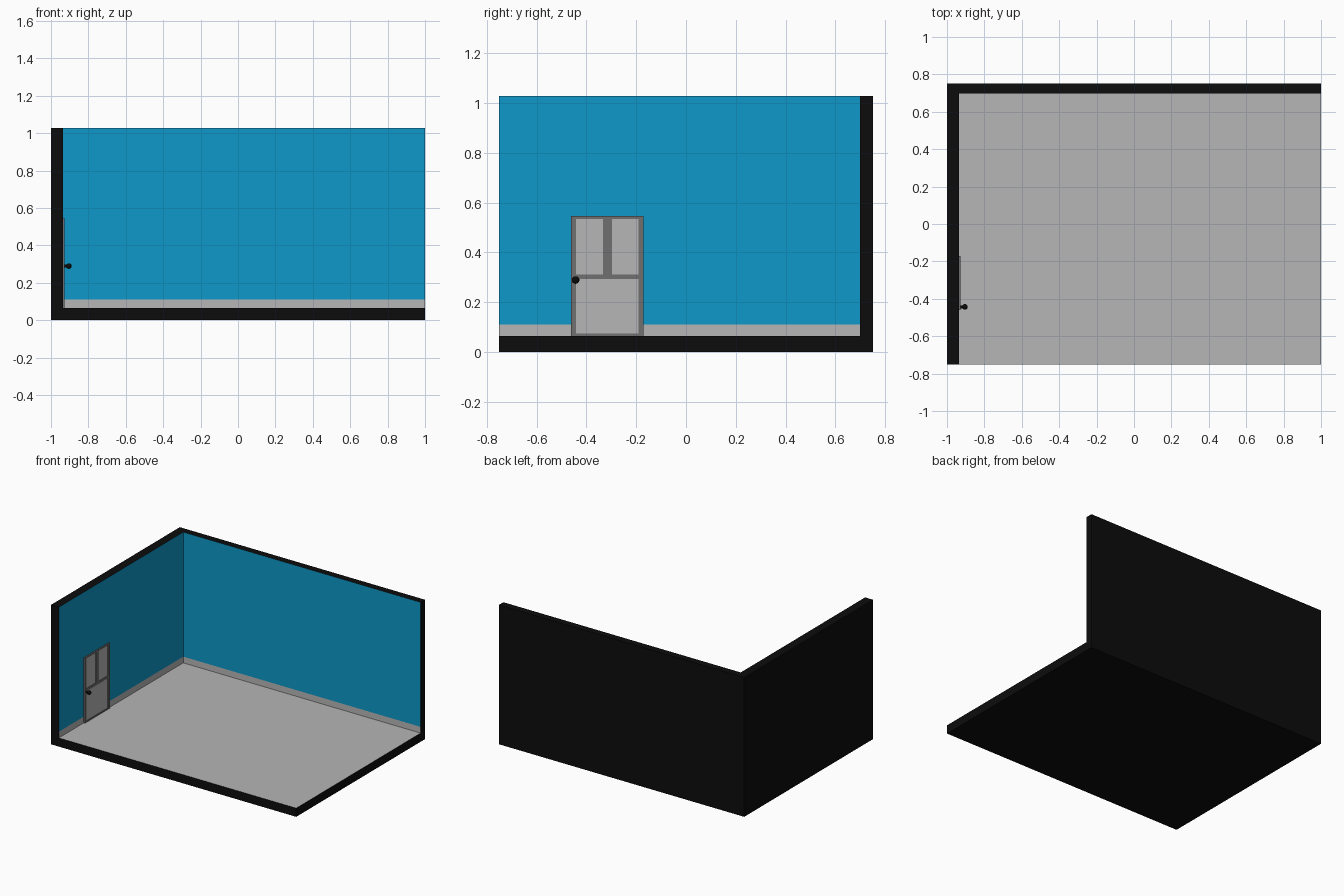
import bpy, bmesh, math
from mathutils import Vector

if "Cube" in bpy.data.objects:
    bpy.data.objects.remove(bpy.data.objects["Cube"])


def material(name, r, g, b):
    m = bpy.data.materials.new(name)
    m.diffuse_color = (r, g, b, 1)
    m.use_nodes = True
    m.node_tree.nodes["Principled BSDF"].inputs["Base Color"].default_value = m.diffuse_color
    return m


BLACK = material("black shell", 0.0037, 0.0037, 0.0037)
GREY = material("light grey", 0.468, 0.468, 0.468)
BLUE = material("blue wall paint", 0.0044, 0.314, 0.591)
FRAME = material("dark grey", 0.16, 0.16, 0.16)


def finish(bm, name, mats):
    me = bpy.data.meshes.new(name)
    bm.to_mesh(me)
    bm.free()
    ob = bpy.data.objects.new(name, me)
    bpy.context.collection.objects.link(ob)
    for m in mats:
        me.materials.append(m)
    return ob


# Room shell: a box with its open corner removed, as one closed mesh
A = (-1.0, 0.75, 0.0)          # solid outer corner
I = (-0.936, 0.699, 0.064)     # inner corner
B = (1.0, -0.75, 1.028)        # open corner
SKIRT = 0.11
bm = bmesh.new()


def add_face(axis, value, outline):
    others = [k for k in range(3) if k != axis]
    verts = []
    for p, q in outline:
        co = [0, 0, 0]
        co[axis] = value
        co[others[0]] = p[others[0]]
        co[others[1]] = q[others[1]]
        verts.append(bm.verts.new(co))
    bm.faces.new(verts)


for ax in range(3):
    add_face(ax, A[ax], [(A, A), (B, A), (B, B), (A, B)])
    add_face(ax, B[ax], [(A, A), (B, A), (B, I), (I, I), (I, B), (A, B)])
    add_face(ax, I[ax], [(I, I), (B, I), (B, B), (I, B)])
bmesh.ops.remove_doubles(bm, verts=bm.verts[:], dist=1e-5)
bmesh.ops.recalc_face_normals(bm, faces=bm.faces[:])


def is_inner(f):
    e = 1e-4
    return all(v.co.x > I[0] - e and v.co.y < I[1] + e and v.co.z > I[2] - e
               for v in f.verts)


# Cut the skirting line into the two inner wall faces
walls = [f for f in bm.faces if is_inner(f) and abs(f.normal.z) < 0.5]
geom = walls + list({e for f in walls for e in f.edges}) + \
    list({v for f in walls for v in f.verts})
bmesh.ops.bisect_plane(bm, geom=geom, plane_co=(0, 0, SKIRT), plane_no=(0, 0, 1))
for f in bm.faces:
    if is_inner(f):
        f.material_index = 2 if f.calc_center_median().z > SKIRT else 1
finish(bm, "room_shell", [BLACK, GREY, BLUE])


# Door: raised frame bars with recessed panels, on the left wall
def plate(name, y0, y1, z0, z1, depth, mat):
    bm = bmesh.new()
    bmesh.ops.create_cube(bm, size=1)
    for v in bm.verts:
        v.co = Vector((I[0] + (v.co.x + 0.5) * depth,
                       y0 + (v.co.y + 0.5) * (y1 - y0),
                       z0 + (v.co.z + 0.5) * (z1 - z0)))
    return finish(bm, name, [mat])


Y = (-0.461, -0.442, -0.334, -0.298, -0.190, -0.170)
Z = (0.064, 0.074, 0.293, 0.312, 0.535, 0.546)
D = 0.0095
plate("door_stile_left", Y[0], Y[1], Z[0], Z[5], D, FRAME)
plate("door_stile_right", Y[4], Y[5], Z[0], Z[5], D, FRAME)
for label, k in (("bottom", 0), ("middle", 2), ("top", 4)):
    plate("door_rail_" + label, Y[1], Y[4], Z[k], Z[k + 1], D, FRAME)
plate("door_mullion", Y[2], Y[3], Z[3], Z[4], D, FRAME)
plate("door_panel_lower", Y[1], Y[4], Z[1], Z[2], 0.006, GREY)
plate("door_panel_upper_left", Y[1], Y[2], Z[3], Z[4], 0.006, GREY)
plate("door_panel_upper_right", Y[3], Y[4], Z[3], Z[4], 0.006, GREY)

# Door knob with its neck
KY, KZ = -0.443, 0.289
bpy.ops.mesh.primitive_uv_sphere_add(segments=20, ring_count=12, radius=0.015,
                                     location=(-0.904, KY, KZ))
knob = bpy.context.object
knob.name = "door_knob"
bpy.ops.mesh.primitive_cylinder_add(vertices=16, radius=0.008, depth=0.024,
                                    location=(-0.917, KY, KZ),
                                    rotation=(0, math.pi / 2, 0))
neck = bpy.context.object
neck.name = "door_knob_neck"
for ob in (knob, neck):
    ob.data.materials.append(BLACK)
    bpy.ops.object.select_all(action='DESELECT')
    ob.select_set(True)
    bpy.context.view_layer.objects.active = ob
    bpy.ops.object.shade_smooth_by_angle()
